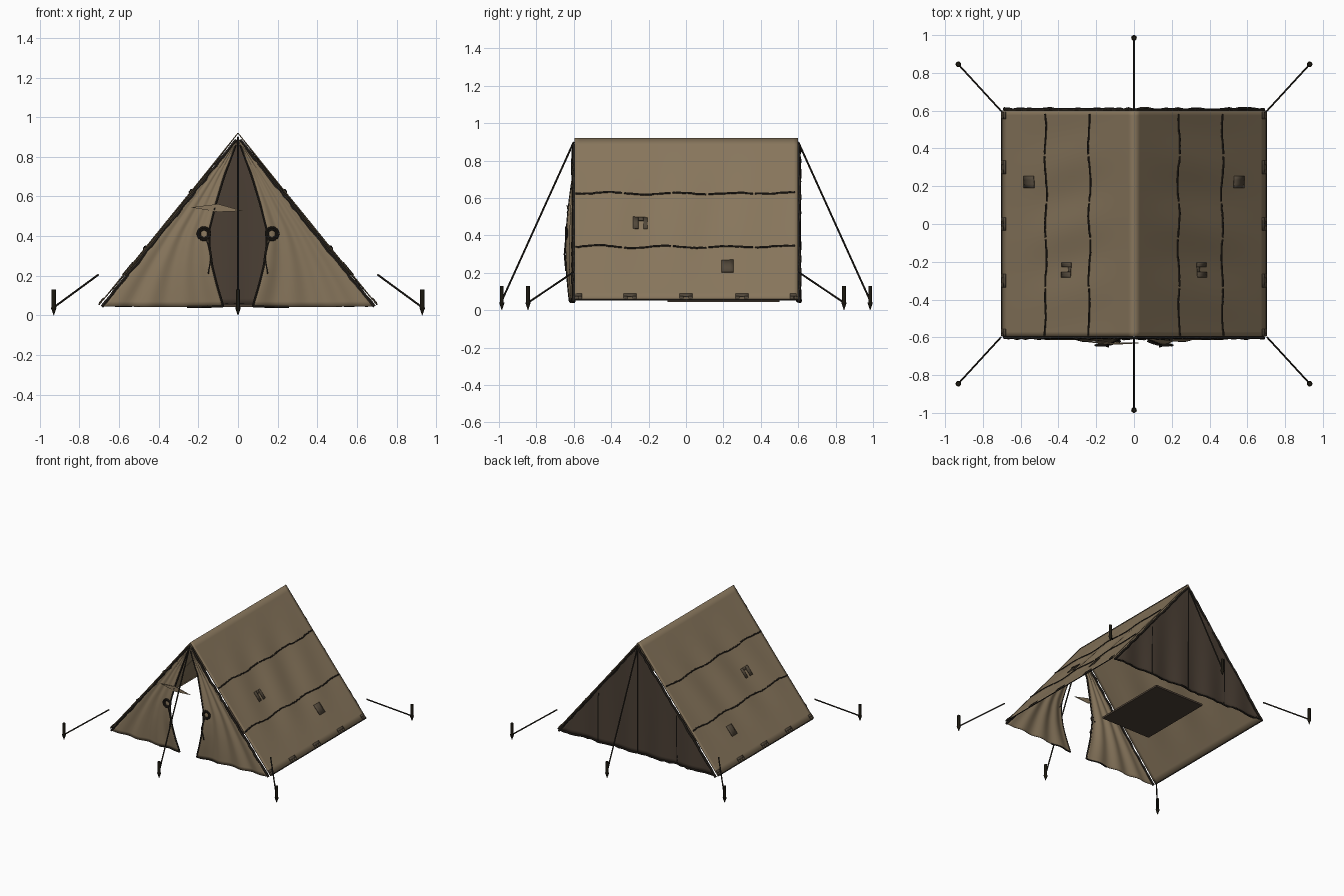
import bpy, bmesh, math, random
from mathutils import Vector

if "Cube" in bpy.data.objects:
    bpy.data.objects.remove(bpy.data.objects["Cube"])
random.seed(4)


def mat(name, rgb):
    m = bpy.data.materials.new(name)
    m.diffuse_color = (*rgb, 1)
    m.use_nodes = True
    m.node_tree.nodes["Principled BSDF"].inputs["Base Color"].default_value = m.diffuse_color
    return m


CANVAS = mat("tan canvas", (.25, .185, .11))
DARK = mat("dark canvas", (.07, .05, .035))
PATCH = mat("patch brown", (.085, .065, .043))
SEAM = mat("seam brown", (.024, .019, .014))
ROPE = mat("rope", (.022, .018, .013))
PEG = mat("peg black", (.011, .009, .005))


def finish(name, bm, m, smooth=True, thick=0):
    me = bpy.data.meshes.new(name)
    bmesh.ops.remove_doubles(bm, verts=bm.verts, dist=1e-5)
    bmesh.ops.recalc_face_normals(bm, faces=bm.faces)
    bm.to_mesh(me)
    bm.free()
    ob = bpy.data.objects.new(name, me)
    bpy.context.collection.objects.link(ob)
    me.materials.append(m)
    if thick:
        mod = ob.modifiers.new("thickness", 'SOLIDIFY')
        mod.thickness = thick
        mod.offset = 0
    bpy.ops.object.select_all(action='DESELECT')
    ob.select_set(True)
    bpy.context.view_layer.objects.active = ob
    if smooth:
        bpy.ops.object.shade_smooth_by_angle(angle=math.radians(40))
    return ob


def sheet(name, f, nu, nv, m, thick=.005):
    """Cloth surface from f(u, v), both 0..1."""
    bm = bmesh.new()
    g = [[bm.verts.new(f(i / nu, j / nv)) for j in range(nv + 1)] for i in range(nu + 1)]
    for i in range(nu):
        for j in range(nv):
            bm.faces.new((g[i][j], g[i + 1][j], g[i + 1][j + 1], g[i][j + 1]))
    bmesh.ops.dissolve_degenerate(bm, dist=1e-6, edges=bm.edges)
    return finish(name, bm, m, True, thick)


def tube(name, pts, r, m, sides=8):
    """Round tube swept along a list of points."""
    bm = bmesh.new()
    pts = [Vector(p) for p in pts]
    rings = []
    for i, p in enumerate(pts):
        t = (pts[min(i + 1, len(pts) - 1)] - pts[max(i - 1, 0)]).normalized()
        ref = Vector((1, 0, 0)) if abs(t.x) < .8 else Vector((0, 1, 0))
        a = t.cross(ref).normalized()
        b = t.cross(a)
        rings.append([bm.verts.new(p + r * (math.cos(k * math.tau / sides) * a + math.sin(k * math.tau / sides) * b))
                      for k in range(sides)])
    for p, q in zip(rings, rings[1:]):
        for k in range(sides):
            bm.faces.new((p[k], p[(k + 1) % sides], q[(k + 1) % sides], q[k]))
    bm.faces.new(rings[0])
    bm.faces.new(rings[-1])
    return finish(name, bm, m)


def roof(side, s, y, off=0):
    """Point on a roof slope: s is 0 at the ridge and 1 at the eave."""
    w = .007 * math.sin(y * 17 + s * 4) * math.sin(math.pi * s) ** 2 - .008 * math.sin(math.pi * s)
    w *= math.cos(y * math.pi / 1.3)
    d = w + off
    return Vector((side * (.7 * s + .78 * d), y, .92 - .865 * s + .63 * d))


def inner_x(z):
    """Half width of the door opening at height z."""
    prof = [(.05, .075), (.15, .105), (.25, .13), (.36, .145), (.43, .145), (.55, .115), (.7, .07), (.89, .0)]
    for (z0, x0), (z1, x1) in zip(prof, prof[1:]):
        if z <= z1:
            return x0 + (x1 - x0) * (z - z0) / (z1 - z0)
    return 0


def flap(side, u, v):
    z = .045 + .845 * v
    outer = .68 * (1 - v)
    inn = min(inner_x(max(z, .05)), outer)
    bulge = .035 * u * u * math.sin(math.pi * min(1, v * 1.15 + .08)) if v < .8 else .035 * u * u * (1 - v)
    fold = .008 * math.sin(u * 21 + v * 3) * (1 - v) * min(1, u * 5)
    return Vector((side * (outer + (inn - outer) * u), -.603 - bulge - fold, z - .008 * u * (1 - u) * (1 - v)))


def plate(name, side, s0, s1, y0, y1, m=PATCH):
    sheet(name, lambda u, v: roof(side, s0 + (s1 - s0) * u, y0 + (y1 - y0) * v, .005), 2, 3, m, .005)


for side, tag in ((-1, "left"), (1, "right")):
    # roof slope
    sheet(tag + "_roof", lambda u, v: roof(side, u, -.595 + 1.195 * v), 24, 48, CANVAS)
    # wavy roof seams, broken into stitched lengths
    for k, s in enumerate((.34, .67)):
        cuts = [-.59, -.33, -.07, .12, .37, .595]
        for y0, y1 in zip(cuts, cuts[1:]):
            n = 14
            pts = []
            for i in range(n + 1):
                y = y0 + (y1 - y0 - .012) * i / n
                pts.append(roof(side, s + .005 * math.sin(y * 19 + k) + random.uniform(-.002, .002), y, .004))
            tube(tag + "_roof_seam", pts, .0055, SEAM, 6)
    # mended patches, one of them torn open
    plate(tag + "_solid_patch", side, .755, .83, .19, .255)
    plate(tag + "_torn_patch_front", side, .485, .555, -.283, -.255)
    plate(tag + "_torn_patch_back", side, .485, .555, -.228, -.205)
    plate(tag + "_torn_patch_top", side, .485, .505, -.255, -.228)
    # reinforcement tabs along the eave
    for y in (-.575, -.3, 0, .3, .575):
        h = .035 if abs(y) < .5 else .018
        plate(tag + "_eave_tab", side, .965, .982, y - h, y + h)
        for e in (-1, 1):
            plate(tag + "_eave_tab_leg", side, .982, .998, y + e * h - .011 * (e + 1), y + e * h + .011 * (1 - e))
    tube(tag + "_eave_hem", [roof(side, 1, -.59 + 1.19 * i / 24) for i in range(25)], .004, SEAM, 6)
    # frayed trim down the sloping ends
    for y, end in ((-.602, "front"), (.606, "back")):
        pts = [roof(side, .03 + .97 * i / 30, y + random.uniform(-.004, .004), -.016 + random.uniform(-.003, .003))
               for i in range(31)]
        tube(tag + "_" + end + "_trim", pts, .009, SEAM, 6)
    # door flap with rolled edge and tie ring
    sheet(tag + "_door_flap", lambda u, v: flap(side, u, v), 32, 32, CANVAS)
    tube(tag + "_flap_edge", [flap(side, 1, i / 28) + Vector((0, -.002, 0)) for i in range(28)], .006, SEAM, 6)
    tube(tag + "_flap_hem", [flap(side, .7 + .3 * i / 8, 0) for i in range(9)], .006, SEAM, 6)
    for r, yy in ((.031, -.642), (.022, -.638)):
        tube(tag + "_tie_ring", [(side * .172 + r * math.cos(a * math.tau / 24), yy, .412 + r * math.sin(a * math.tau / 24))
                                 for a in range(25)], .006, SEAM)
    tube(tag + "_tie_cord", [(side * .16, -.642, .385), (side * .135, -.65, .3), (side * .15, -.642, .21)], .004, SEAM, 6)

# torn strip hanging across the door
bm = bmesh.new()
bm.faces.new([bm.verts.new(p) for p in ((-.24, -.625, .545), (-.1, -.637, .562), (.025, -.63, .527), (-.1, -.637, .522))])
finish("torn_strip", bm, CANVAS, False, .004)


# closed back wall
def back(u, v):
    x = (2 * u - 1) * .685 * (1 - v)
    return Vector((x, .603 + .007 * math.sin(x * 24) * (1 - v), .05 + .845 * v))


sheet("back_wall", back, 48, 24, DARK)
tube("back_hem", [back(i / 40, .004) + Vector((0, random.uniform(-.003, .004), random.uniform(-.004, .004)))
                  for i in range(41)], .008, SEAM, 6)
for x in (-.34, 0, .34):
    top = .86 - abs(x) * 1.24
    tube("back_seam", [(x, .606 + .007 * math.sin(x * 24) * (1 - (.06 + (top - .06) * i / 8 - .05) / .845),
                        .06 + (top - .06) * i / 8) for i in range(9)], .004, SEAM, 6)

# ground mat
bm = bmesh.new()
bmesh.ops.create_cube(bm, size=1)
for v in bm.verts:
    v.co = Vector((v.co.x * .43 - .005, v.co.y * .6 + .2, v.co.z * .014 + .05))
finish("ground_mat", bm, DARK, False)


# pegs and guy ropes
def peg(x, y):
    bm = bmesh.new()
    for r0, r1, z0, z1 in ((.0, .015, 0, .04), (.011, .011, .04, .13)):
        ends = [[bm.verts.new((x + r * math.cos(a * math.tau / 10), y + r * math.sin(a * math.tau / 10), z))
                 for a in range(10)] for r, z in ((max(r0, .001), z0), (r1, z1))]
        for k in range(10):
            bm.faces.new((ends[0][k], ends[0][(k + 1) % 10], ends[1][(k + 1) % 10], ends[1][k]))
        bm.faces.new(ends[0])
        bm.faces.new(ends[1])
    finish("peg", bm, PEG)


for e in (-1, 1):
    peg(0, e * .985)
    tube("ridge_guy_rope", [(0, e * .6, .9), (0, e * .985, .05)], .005, ROPE)
    for side in (-1, 1):
        peg(side * .93, e * .845)
        tube("corner_guy_rope", [(side * .705, e * .6, .205), (side * .93, e * .845, .04)], .005, ROPE)
